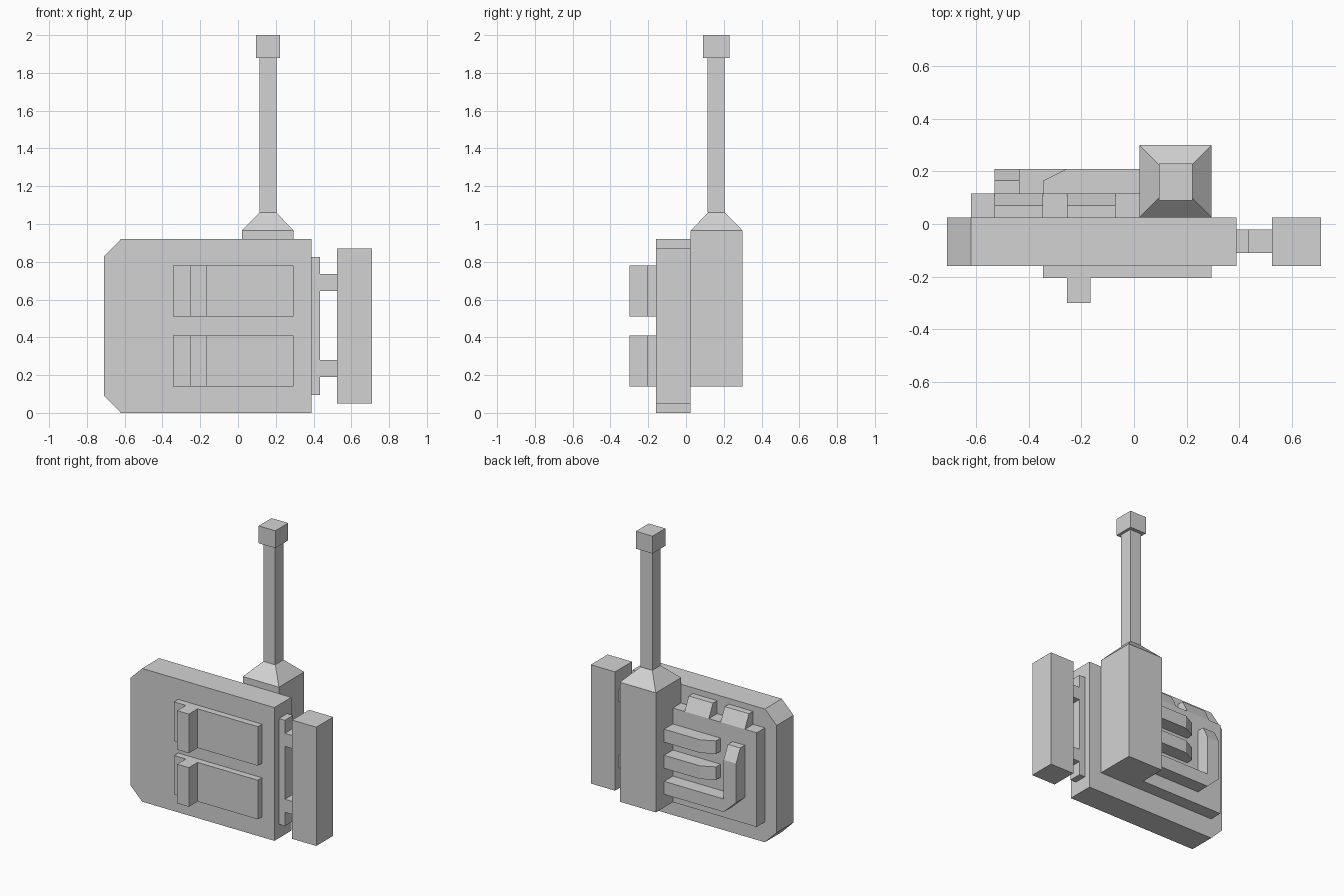
import bpy
import bmesh
from mathutils import Vector

cube = bpy.data.objects.get("Cube")
if cube:
    bpy.data.objects.remove(cube, do_unlink=True)

grey = bpy.data.materials.new("light_grey")
grey.use_nodes = True
colour = (0.65, 0.65, 0.65, 1)
grey.diffuse_color = colour
grey.node_tree.nodes["Principled BSDF"].inputs["Base Color"].default_value = colour


def finish(name, bm):
    bmesh.ops.recalc_face_normals(bm, faces=bm.faces)
    mesh = bpy.data.meshes.new(name)
    bm.to_mesh(mesh)
    bm.free()
    mesh.materials.append(grey)
    obj = bpy.data.objects.new(name, mesh)
    bpy.context.collection.objects.link(obj)
    return obj


def prism(name, profile, axis, start, end):
    """Extrude a flat profile along an axis; profile holds the other two coordinates in order."""
    bm = bmesh.new()
    verts = []
    for p in profile:
        co = list(p)
        co.insert(axis, start)
        verts.append(bm.verts.new(co))
    face = bm.faces.new(verts)
    result = bmesh.ops.extrude_face_region(bm, geom=[face])
    offset = Vector((0, 0, 0))
    offset[axis] = end - start
    moved = [g for g in result["geom"] if isinstance(g, bmesh.types.BMVert)]
    bmesh.ops.translate(bm, vec=offset, verts=moved)
    return finish(name, bm)


def box(name, x, y, z):
    outline = [(x[0], y[0]), (x[1], y[0]), (x[1], y[1]), (x[0], y[1])]
    return prism(name, outline, 2, z[0], z[1])


X, Y, Z = 0, 1, 2

# Main slab with two clipped corners
prism("body", [(0.39, 0), (0.39, 0.92), (-0.62, 0.92), (-0.71, 0.83),
               (-0.71, 0.09), (-0.62, 0)], Y, -0.16, 0.025)

# Front panels with raised grips
for label, low in (("lower", 0.14), ("upper", 0.51)):
    height = (low, low + 0.27)
    box(label + "_front_panel", (-0.345, 0.295), (-0.205, -0.16), height)
    box(label + "_front_grip", (-0.255, -0.165), (-0.30, -0.205), height)

# Side handle on its mounting strip
box("handle_mount", (0.39, 0.435), (-0.11, -0.02), (0.095, 0.825))
for label, low in (("lower", 0.19), ("upper", 0.645)):
    box(label + "_handle_arm", (0.435, 0.525), (-0.11, -0.02), (low, low + 0.09))
box("handle", (0.525, 0.71), (-0.16, 0.025), (0.05, 0.87))

# Rear plate with sloped lugs along its top
box("rear_plate", (-0.62, 0.02), (0.025, 0.115), (0.14, 0.79))
for label, left in (("outer", -0.53), ("inner", -0.255)):
    prism(label + "_lug", [(0.025, 0.79), (0.115, 0.79), (0.07, 0.88), (0.025, 0.88)],
          X, left, left + 0.185)

# Short rear ribs with tapered ends
for label, low in (("middle", 0.41), ("upper", 0.59)):
    prism(label + "_rib", [(0.02, 0.115), (0.02, 0.21), (-0.255, 0.21),
                           (-0.345, 0.165), (-0.345, 0.115)], Z, low, low + 0.09)

# L-shaped rib: horizontal run, clipped corner, then an upright with a sloped top
prism("lower_rib", [(0.02, 0.23), (0.02, 0.32), (-0.435, 0.32), (-0.53, 0.32),
                    (-0.435, 0.23)], Y, 0.115, 0.21)
prism("upright_rib", [(0.115, 0.32), (0.21, 0.32), (0.21, 0.59),
                      (0.165, 0.68), (0.115, 0.68)], X, -0.53, -0.435)

# Antenna housing, tapered shoulder, mast and cap
box("antenna_housing", (0.02, 0.295), (0.025, 0.30), (0.14, 0.965))
bm = bmesh.new()
bmesh.ops.create_cube(bm, size=1)
for v in bm.verts:
    top = v.co.z > 0
    width = 0.09 if top else 0.275
    v.co = (0.158 + v.co.x * width, 0.162 + v.co.y * width, 1.06 if top else 0.965)
finish("antenna_shoulder", bm)
box("antenna_mast", (0.113, 0.203), (0.115, 0.205), (1.06, 1.88))
box("antenna_cap", (0.095, 0.222), (0.09, 0.23), (1.88, 2.0))
